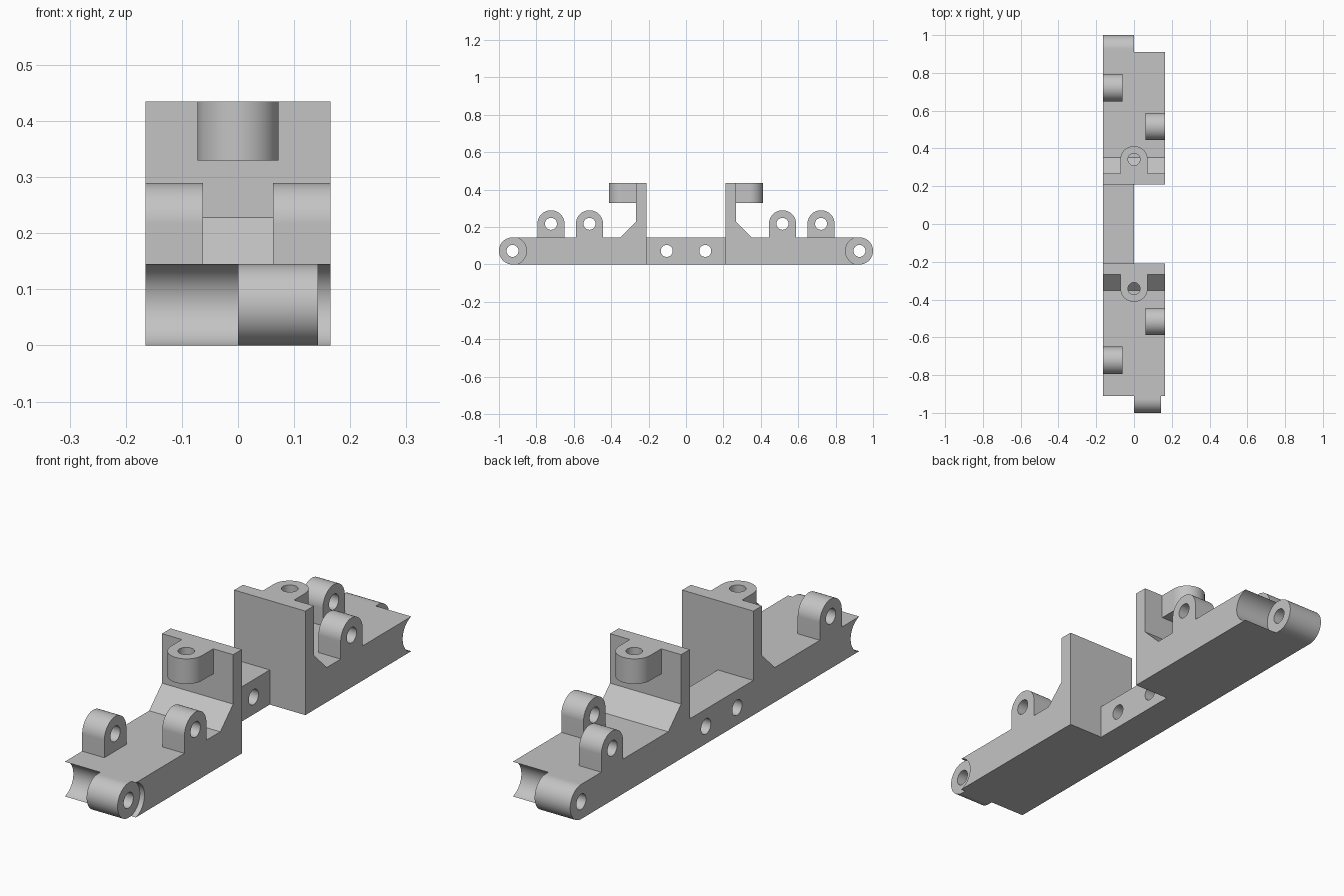
import bpy, bmesh, math

if "Cube" in bpy.data.objects:
    bpy.data.objects.remove(bpy.data.objects["Cube"], do_unlink=True)

HALF_W = 0.1645      # half width of the frame
H = 0.145            # slab height
R = H / 2            # radius of every rounded end
HOLE = 0.032         # radius of every hole
PIVOT = 0.9275       # hinge axis distance from centre
END = 0.91           # slab end
SOCKET = math.hypot(R, PIVOT - END)

grey = bpy.data.materials.new("plain grey")
grey.use_nodes = True
grey.diffuse_color = (0.55, 0.55, 0.55, 1)
grey.node_tree.nodes["Principled BSDF"].inputs["Base Color"].default_value = (0.55, 0.55, 0.55, 1)


def arc(cx, cy, r, start, end, n=32):
    """Points along an arc, angles in radians."""
    return [(cx + r * math.cos(start + (end - start) * i / n),
             cy + r * math.sin(start + (end - start) * i / n)) for i in range(n + 1)]


def prism(name, points, axis, lo, hi):
    """Extrude a profile along x (points are y, z) or z (points are x, y)."""
    place = (lambda p, d: (d, *p)) if axis == "x" else (lambda p, d: (*p, d))
    bm = bmesh.new()
    a = [bm.verts.new(place(p, lo)) for p in points]
    b = [bm.verts.new(place(p, hi)) for p in points]
    bm.faces.new(a)
    bm.faces.new(b)
    for i in range(len(a)):
        j = (i + 1) % len(a)
        bm.faces.new((a[i], a[j], b[j], b[i]))
    bmesh.ops.recalc_face_normals(bm, faces=bm.faces)
    mesh = bpy.data.meshes.new(name)
    bm.to_mesh(mesh)
    bm.free()
    mesh.materials.append(grey)
    obj = bpy.data.objects.new(name, mesh)
    bpy.context.scene.collection.objects.link(obj)
    return obj


def combine(target, other, operation):
    """Apply a boolean and remove its operand."""
    mod = target.modifiers.new("boolean", "BOOLEAN")
    mod.operation, mod.solver, mod.object = operation, "EXACT", other
    bpy.context.view_layer.objects.active = target
    bpy.ops.object.modifier_apply(modifier=mod.name)
    bpy.data.objects.remove(other, do_unlink=True)


def drill(target, u, v, axis, lo, hi):
    circle = arc(u, v, HOLE, 0, math.tau, 48)[:-1]
    combine(target, prism("drill", circle, axis, lo, hi), "DIFFERENCE")


def finish(obj):
    bpy.ops.object.select_all(action="DESELECT")
    obj.select_set(True)
    bpy.context.view_layer.objects.active = obj
    bpy.ops.object.shade_smooth_by_angle(angle=math.radians(30))
    mod = obj.modifiers.new("clean shading", "WEIGHTED_NORMAL")
    mod.keep_sharp = True


# Centre bar, set to one side, joining the two halves
frame = prism("hinge_frame", [(-0.21, 0), (0.21, 0), (0.21, H), (-0.21, H)],
              "x", -HALF_W, 0)

lip = math.atan2(R, END - PIVOT)
socket = arc(PIVOT, R, SOCKET, lip, math.tau - lip)

for s, knuckle_x in ((-1, (0, 0.143)), (1, (-HALF_W, 0))):
    def flip(points):
        return [(s * y, z) for y, z in points]

    # Slab with upright wall, sloped foot and hollow end
    slab = [(0.21, 0), (0.21, 0.435), (0.267, 0.435), (0.267, 0.228), (0.352, H)] + socket
    combine(frame, prism("slab", flip(slab), "x", -HALF_W, HALF_W), "UNION")

    # Round hinge knuckle filling part of the hollow end
    knuckle = socket + arc(PIVOT, R, R, -math.pi / 2, math.pi / 2)
    combine(frame, prism("knuckle", flip(knuckle), "x", *knuckle_x), "UNION")

    # Screw boss near the top of the wall
    boss = [(R, 0.267)] + arc(0, 0.34, R, 0, math.pi) + [(-R, 0.267)]
    boss = [(x, s * y) for x, y in boss]
    combine(frame, prism("boss", boss, "z", 0.33, 0.435), "UNION")

    drill(frame, s * PIVOT, R, "x", -0.3, 0.3)
    drill(frame, s * 0.103, R, "x", -0.3, 0.3)
    drill(frame, 0, s * 0.342, "z", 0.3, 0.5)

    # Drilled mounting lugs on top of the slab
    end = "front" if s < 0 else "back"
    for label, y, x0, x1 in (("outer", 0.722, -HALF_W, -0.062),
                             ("inner", 0.516, 0.062, HALF_W)):
        profile = [(s * y + R, H)] + arc(s * y, 1.5 * H, R, 0, math.pi) + [(s * y - R, H)]
        lug = prism(f"{end}_{label}_lug", profile, "x", x0, x1)
        drill(lug, s * y, 1.5 * H, "x", -0.3, 0.3)
        finish(lug)

finish(frame)
